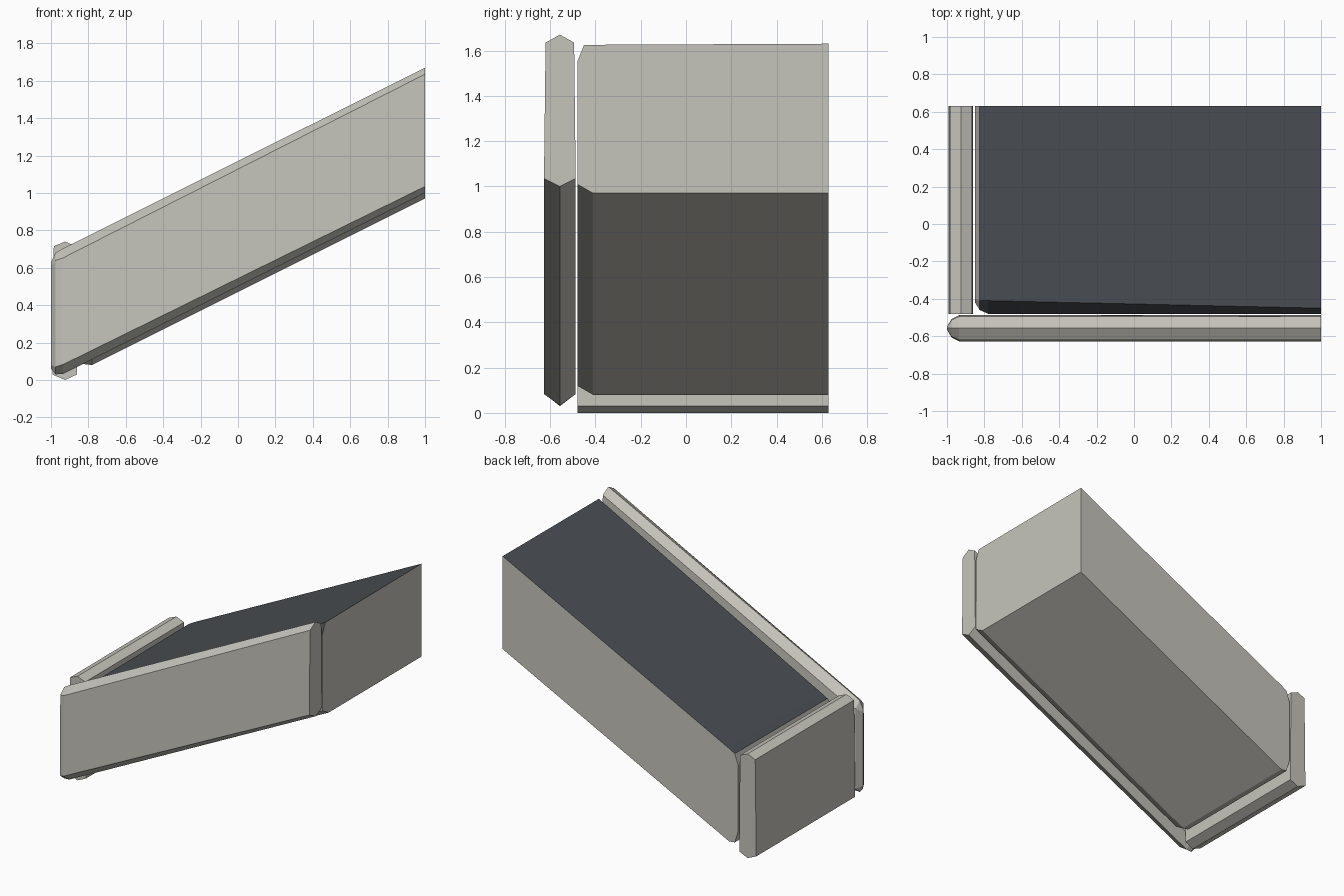
import bpy, bmesh

cube = bpy.data.objects.get("Cube")
if cube:
    bpy.data.objects.remove(cube)


def material(name, rgb):
    mat = bpy.data.materials.new(name)
    mat.use_nodes = True
    mat.diffuse_color = (*rgb, 1)
    mat.node_tree.nodes["Principled BSDF"].inputs["Base Color"].default_value = (*rgb, 1)
    return mat


concrete = material("pale concrete", (0.56, 0.55, 0.50))
slate = material("dark slate", (0.068, 0.076, 0.086))


def loft(name, rings, mats, is_dark=None):
    """Skin a list of equal-sized point rings and cap both ends."""
    bm = bmesh.new()
    loops = [[bm.verts.new(p) for p in ring] for ring in rings]
    n = len(loops[0])
    for a, b in zip(loops, loops[1:]):
        for i in range(n):
            j = (i + 1) % n
            bm.faces.new((a[i], a[j], b[j], b[i]))
    bm.faces.new(loops[0])
    bm.faces.new(loops[-1])
    bmesh.ops.recalc_face_normals(bm, faces=bm.faces)
    bm.normal_update()
    if is_dark:
        for f in bm.faces:
            f.material_index = int(is_dark(f))
    mesh = bpy.data.meshes.new(name)
    bm.to_mesh(mesh)
    bm.free()
    for m in mats:
        mesh.materials.append(m)
    obj = bpy.data.objects.new(name, mesh)
    bpy.context.collection.objects.link(obj)
    return obj


# Sloping ramp block: squared at the back and high end, chamfered elsewhere
def ramp_ring(x, top, bottom, y_top, y_side, y_bottom, chamfer_top, chamfer_bottom):
    back = 0.63
    return [(x, back, top), (x, y_top, top - 0.005), (x, y_side, top - chamfer_top),
            (x, y_side, bottom + chamfer_bottom), (x, y_bottom, bottom), (x, back, bottom)]


loft("ramp_block", [
    ramp_ring(1.00, 1.63, 0.97, -0.45, -0.48, -0.41, 0.08, 0.04),
    ramp_ring(-0.78, 0.74, 0.08, -0.41, -0.48, -0.41, 0.08, 0.04),
    ramp_ring(-0.825, 0.715, 0.085, -0.41, -0.46, -0.41, 0.07, 0.05),
    ramp_ring(-0.85, 0.64, 0.17, -0.40, -0.42, -0.40, 0.04, 0.04),
], [concrete, slate],
    lambda f: f.normal.z > 0.15 and f.calc_center_median().x > -0.82)


# Sloping side curb with ridged top and bottom and a tapered low end
def curb_ring(x, top, bottom, half_width, shoulder):
    mid = -0.557
    w = half_width
    return [(x, mid, top), (x, mid + w * 0.9, top - shoulder),
            (x, mid + w, bottom + shoulder), (x, mid, bottom),
            (x, mid - w, bottom + shoulder), (x, mid - w * 0.9, top - shoulder)]


loft("side_curb", [
    curb_ring(1.00, 1.67, 1.00, 0.07, 0.035),
    curb_ring(-0.935, 0.703, 0.033, 0.07, 0.05),
    curb_ring(-0.975, 0.68, 0.03, 0.05, 0.04),
    curb_ring(-1.00, 0.63, 0.06, 0.008, 0.02),
], [concrete])

# Upright curb closing the low end
profile = [(-0.925, 0.74), (-0.865, 0.715), (-0.86, 0.03),
           (-0.925, 0.0), (-0.993, 0.03), (-0.985, 0.715)]
loft("end_curb", [[(x, y, z) for x, z in profile] for y in (-0.48, 0.63)], [concrete])
